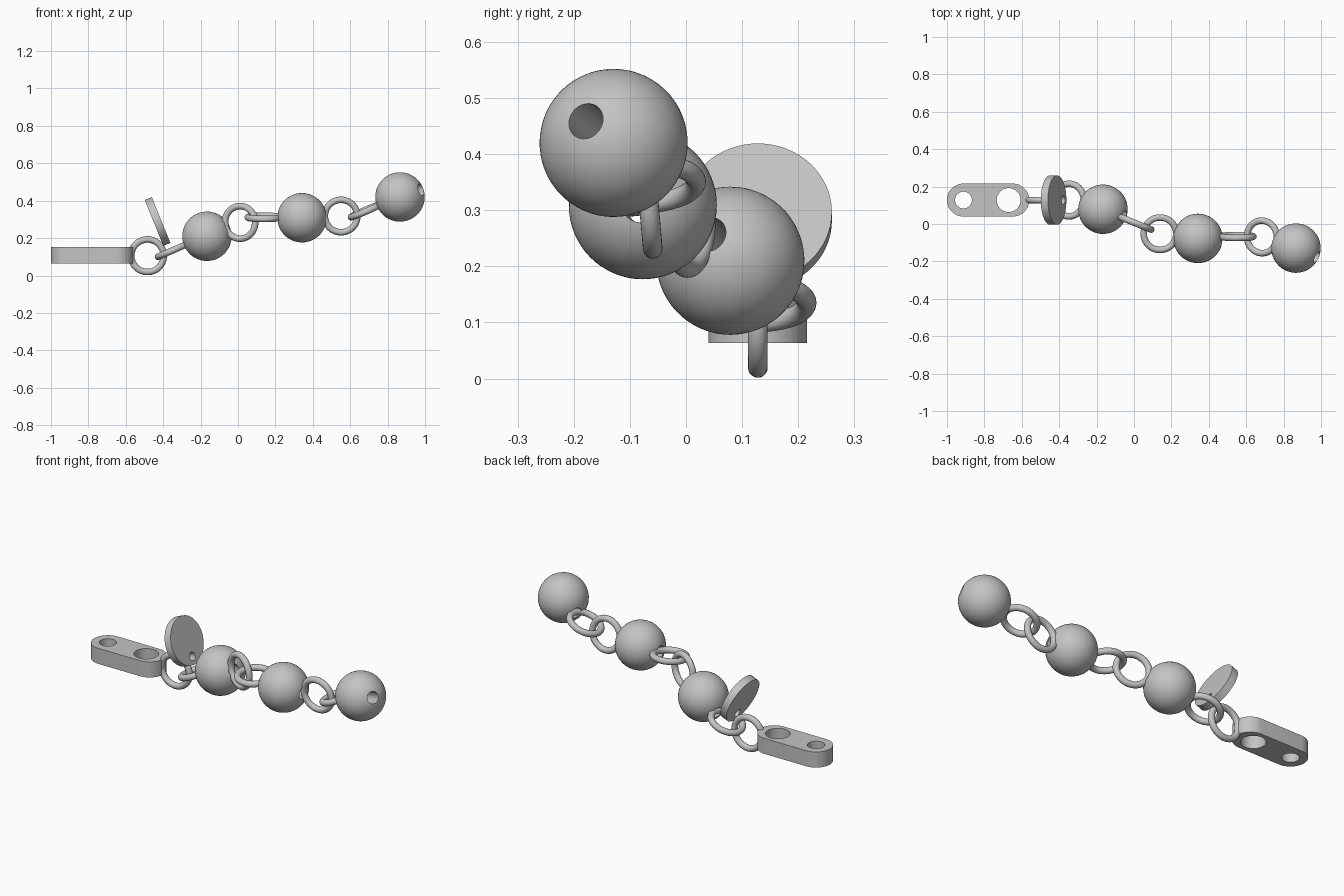
import bpy, bmesh, math
from mathutils import Vector, Matrix

cube = bpy.data.objects.get("Cube")
if cube:
    bpy.data.objects.remove(cube, do_unlink=True)

grey = bpy.data.materials.new("plain_grey")
grey.use_nodes = True
color = (0.55, 0.55, 0.55, 1)
grey.diffuse_color = color
grey.node_tree.nodes["Principled BSDF"].inputs["Base Color"].default_value = color

BEAD_R, BEAD_HOLE = 0.132, 0.033
RING_R, WIRE_R = 0.087, 0.0175


def finish(name):
    obj = bpy.context.object
    obj.name = obj.data.name = name
    obj.data.materials.clear()
    obj.data.materials.append(grey)
    return obj


def aim(axis):
    return Vector(axis).to_track_quat("Z", "Y").to_euler()


def cylinder(name, center, axis, radius, depth, sides=48):
    bpy.ops.mesh.primitive_cylinder_add(vertices=sides, radius=radius, depth=depth,
                                        location=center, rotation=aim(axis))
    return finish(name)


def smooth(obj):
    bpy.ops.object.select_all(action="DESELECT")
    obj.select_set(True)
    bpy.context.view_layer.objects.active = obj
    bpy.ops.object.shade_smooth_by_angle(angle=math.radians(35))


def drill(obj, center, axis, radius):
    """Cut a round through-hole and discard the cutter."""
    cutter = cylinder("hole_cutter", center, axis, radius, 0.5, 32)
    cutter.hide_render = True
    mod = obj.modifiers.new("hole", "BOOLEAN")
    mod.operation, mod.solver, mod.object = "DIFFERENCE", "EXACT", cutter
    bpy.context.view_layer.objects.active = obj
    bpy.ops.object.modifier_apply(modifier=mod.name)
    bpy.data.objects.remove(cutter, do_unlink=True)


def bead(name, center, axis):
    bpy.ops.mesh.primitive_uv_sphere_add(segments=64, ring_count=32, radius=BEAD_R,
                                         location=center, rotation=aim(axis))
    obj = finish(name)
    drill(obj, center, axis, BEAD_HOLE)
    smooth(obj)


def ring(name, center, normal):
    bpy.ops.mesh.primitive_torus_add(major_segments=64, minor_segments=20,
                                     major_radius=RING_R, minor_radius=WIRE_R,
                                     location=center, rotation=aim(normal))
    smooth(finish(name))


# End bar: rounded plate with two vertical holes
def end_bar(x0, x1, y, z0, z1, radius):
    bm = bmesh.new()
    steps = 24
    outline = []
    for cx, start in ((x1 - radius, -90), (x0 + radius, 90)):
        for i in range(steps + 1):
            a = math.radians(start + 180 * i / steps)
            outline.append(bm.verts.new((cx + radius * math.cos(a),
                                         y + radius * math.sin(a), z0)))
    base = bm.faces.new(outline)
    top = bmesh.ops.extrude_face_region(bm, geom=[base])["geom"]
    bmesh.ops.translate(bm, vec=(0, 0, z1 - z0),
                        verts=[g for g in top if isinstance(g, bmesh.types.BMVert)])
    bmesh.ops.recalc_face_normals(bm, faces=bm.faces)
    mesh = bpy.data.meshes.new("end_bar")
    bm.to_mesh(mesh)
    bm.free()
    obj = bpy.data.objects.new("end_bar", mesh)
    bpy.context.collection.objects.link(obj)
    bpy.context.view_layer.objects.active = obj
    return finish("end_bar")


bar = end_bar(-1.0, -0.56, 0.128, 0.063, 0.152, 0.088)
for x, r in ((-0.912, 0.045), (-0.67, 0.064)):
    drill(bar, (x, 0.128, 0.1), (0, 0, 1), r)
smooth(bar)

# Round tag, leaning back, with a small hole near its lower rim
lean = math.radians(22)
tag_normal = Vector((math.cos(lean), 0, math.sin(lean)))
tag_down = Vector((math.sin(lean), 0, -math.cos(lean)))
tag_center = Vector((-0.43, 0.128, 0.289))
tag = cylinder("round_tag", tag_center, tag_normal, 0.132, 0.041, 64)
drill(tag, tag_center + 0.088 * tag_down, tag_normal, 0.023)
smooth(tag)

# Beads, drilled along the chain
bead("inner_bead", (-0.166, 0.079, 0.21), (0.357, -0.125, 0.149))
bead("middle_bead", (0.342, -0.077, 0.309), (0.414, -0.016, 0.008))
bead("outer_bead", (0.866, -0.129, 0.42), (0.871, -0.386, 0.303))

# Linked rings, alternately upright and flat
ring("bar_ring", (-0.484, 0.128, 0.106), (0, 1, 0))
ring("inner_bead_ring", (-0.348, 0.128, 0.135), (-0.4, 0, 0.92))
ring("first_link_upright", (0.011, 0.003, 0.284), (0.375, 0.927, 0))
ring("first_link_flat", (0.139, -0.052, 0.311), (0, -0.1, 1))
ring("second_link_upright", (0.551, -0.067, 0.318), (0, 1, 0.09))
ring("second_link_flat", (0.684, -0.069, 0.347), (-0.4, -0.05, 0.92))
